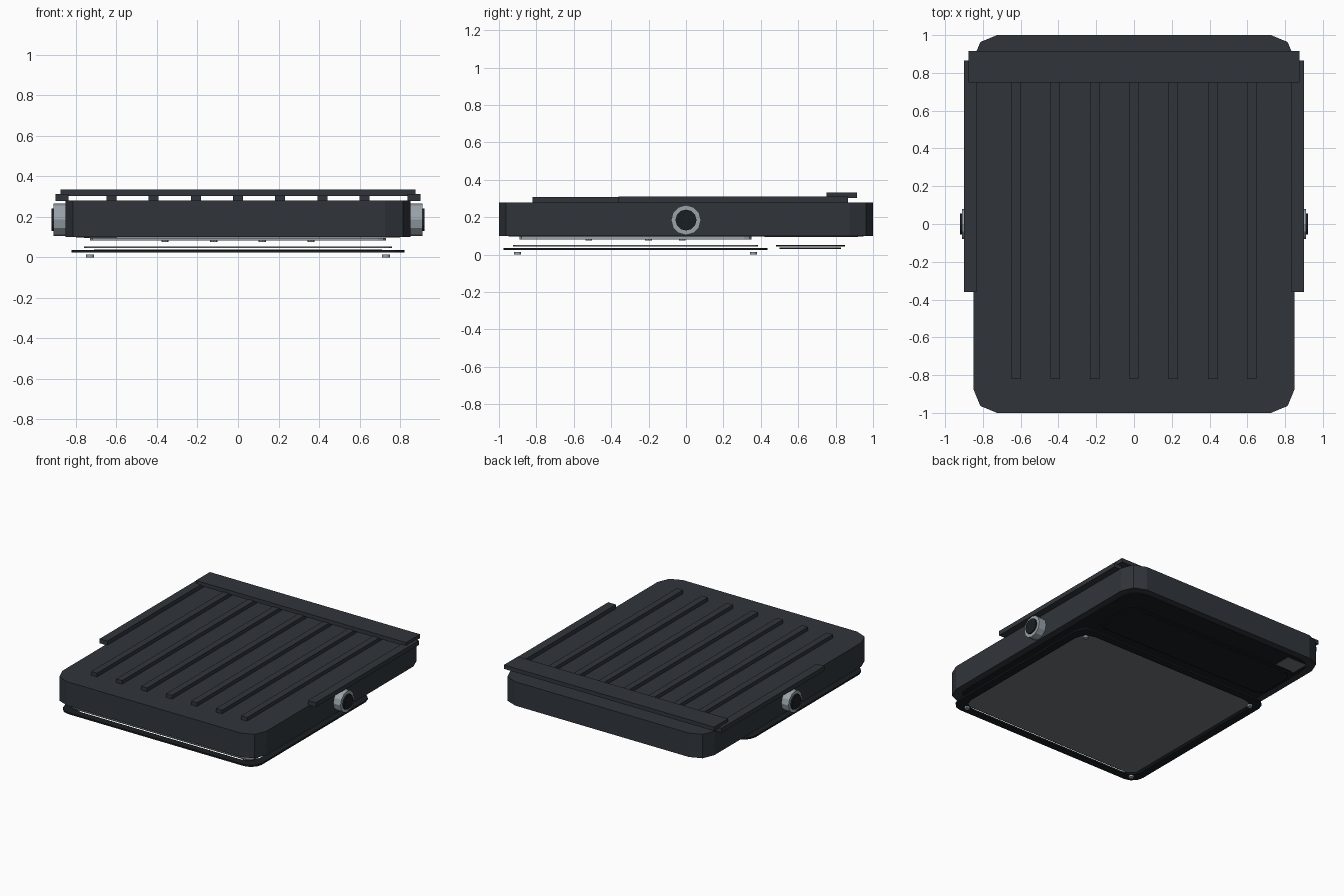
import bpy, bmesh, math
from mathutils import Matrix

if "Cube" in bpy.data.objects:
    bpy.data.objects.remove(bpy.data.objects["Cube"])


def material(name, rgb):
    m = bpy.data.materials.new(name)
    m.diffuse_color = (*rgb, 1)
    m.use_nodes = True
    m.node_tree.nodes["Principled BSDF"].inputs["Base Color"].default_value = m.diffuse_color
    return m


SHELL = material("dark_shell", (0.03, 0.036, 0.044))
BLACK = material("black_trim", (0.010, 0.013, 0.016))
METAL = material("light_metal", (0.32, 0.37, 0.41))
GLASS = material("grey_panel", (0.16, 0.18, 0.19))


def finish(name, bm, mat):
    bmesh.ops.recalc_face_normals(bm, faces=bm.faces)
    me = bpy.data.meshes.new(name)
    bm.to_mesh(me)
    bm.free()
    me.materials.append(mat)
    ob = bpy.data.objects.new(name, me)
    bpy.context.collection.objects.link(ob)
    return ob


def box(name, x0, x1, y0, y1, z0, z1, mat):
    bm = bmesh.new()
    bmesh.ops.create_cube(bm, size=1)
    bmesh.ops.scale(bm, vec=(x1 - x0, y1 - y0, z1 - z0), verts=bm.verts)
    bmesh.ops.translate(bm, vec=((x0 + x1) / 2, (y0 + y1) / 2, (z0 + z1) / 2), verts=bm.verts)
    return finish(name, bm, mat)


def outline(hx, y0, y1, r, seg):
    """Rounded rectangle, centred on x = 0."""
    pts = []
    corners = [(hx - r, y1 - r), (r - hx, y1 - r), (r - hx, y0 + r), (hx - r, y0 + r)]
    for i, (cx, cy) in enumerate(corners):
        for k in range(seg + 1):
            a = math.pi / 2 * (i + k / seg)
            pts.append((cx + r * math.cos(a), cy + r * math.sin(a)))
    return pts


def slab(name, hx, y0, y1, r, seg, z0, z1, mat):
    bm = bmesh.new()
    pts = outline(hx, y0, y1, r, seg)
    lo = [bm.verts.new((x, y, z0)) for x, y in pts]
    hi = [bm.verts.new((x, y, z1)) for x, y in pts]
    bm.faces.new(lo)
    bm.faces.new(hi)
    for i in range(len(pts)):
        j = (i + 1) % len(pts)
        bm.faces.new((lo[i], lo[j], hi[j], hi[i]))
    return finish(name, bm, mat)


def lathe_ring(name, loops, mat):
    """Closed band through a cycle of matching vertex loops."""
    bm = bmesh.new()
    rows = [[bm.verts.new(p) for p in loop] for loop in loops]
    n = len(rows[0])
    for a, b in zip(rows, rows[1:] + rows[:1]):
        for i in range(n):
            j = (i + 1) % n
            bm.faces.new((a[i], a[j], b[j], b[i]))
    return finish(name, bm, mat)


def cylinder(name, loc, r, depth, axis, mat, sides=12):
    bm = bmesh.new()
    bmesh.ops.create_cone(bm, cap_ends=True, segments=sides, radius1=r, radius2=r, depth=depth)
    if axis == "X":
        bmesh.ops.rotate(bm, matrix=Matrix.Rotation(math.pi / 2, 3, "Y"), verts=bm.verts)
    bmesh.ops.translate(bm, vec=loc, verts=bm.verts)
    return finish(name, bm, mat)


# Main body
slab("body", 0.85, -1, 1, 0.125, 2, 0.10, 0.28, SHELL)

# Top ribs and the rear cross bar
for i in range(7):
    x = (i - 3) * 0.208
    box(f"rib_{i + 1}", x - 0.025, x + 0.025, -0.82, 0.78, 0.275, 0.308, SHELL)
box("rear_bar", -0.875, 0.875, 0.75, 0.915, 0.303, 0.333, SHELL)

# Side rails and side knobs
for s, side in ((-1, "left"), (1, "right")):
    a, b = sorted((s * 0.835, s * 0.90))
    box(f"{side}_rail", a, b, -0.36, 0.865, 0.277, 0.311, SHELL)
    loops = []
    for x, r in ((0.84, 0.08), (0.91, 0.08), (0.91, 0.055), (0.84, 0.055)):
        loops.append([(s * x, r * math.cos(t * math.pi / 6), 0.185 + r * math.sin(t * math.pi / 6))
                      for t in range(12)])
    lathe_ring(f"{side}_knob_rim", loops, METAL)
    cylinder(f"{side}_knob_cap", (s * 0.88, 0, 0.185), 0.056, 0.08, "X", BLACK)

# Layered panels under the body
slab("inner_plate", 0.73, -0.89, 0.35, 0.04, 2, 0.082, 0.096, METAL)
for x in (-0.36, -0.12, 0.12, 0.36):
    for y in (-0.52, -0.20, -0.02):
        cylinder("plate_rivet", (x, y, 0.08), 0.018, 0.008, "Z", METAL, 8)
slab("grey_panel", 0.76, -0.925, 0.385, 0.04, 2, 0.045, 0.052, GLASS)

# Open bottom frame
outer, inner = outline(0.82, -0.975, 0.435, 0.09, 3), outline(0.76, -0.92, 0.38, 0.10, 3)
lathe_ring("bottom_frame", [[(x, y, z) for x, y in p] for p, z in
                            ((outer, 0.024), (outer, 0.036), (inner, 0.036), (inner, 0.024))], BLACK)

# Small feet at the frame corners
for x in (-0.73, 0.73):
    for y in (-0.90, 0.36):
        cylinder("foot", (x, y, 0.007), 0.019, 0.014, "Z", METAL)

# Rear hatch: two thin rounded covers and a grey strip behind them
slab("hatch_backing", 0.74, 0.48, 0.85, 0.07, 3, 0.045, 0.052, BLACK)
slab("hatch_cover", 0.71, 0.50, 0.83, 0.06, 3, 0.031, 0.039, BLACK)
box("hatch_strip", -0.76, -0.60, 0.42, 0.92, 0.095, 0.101, GLASS)

# Dark underside
slab("underside", 0.80, -0.95, 0.95, 0.12, 3, 0.097, 0.101, BLACK)
